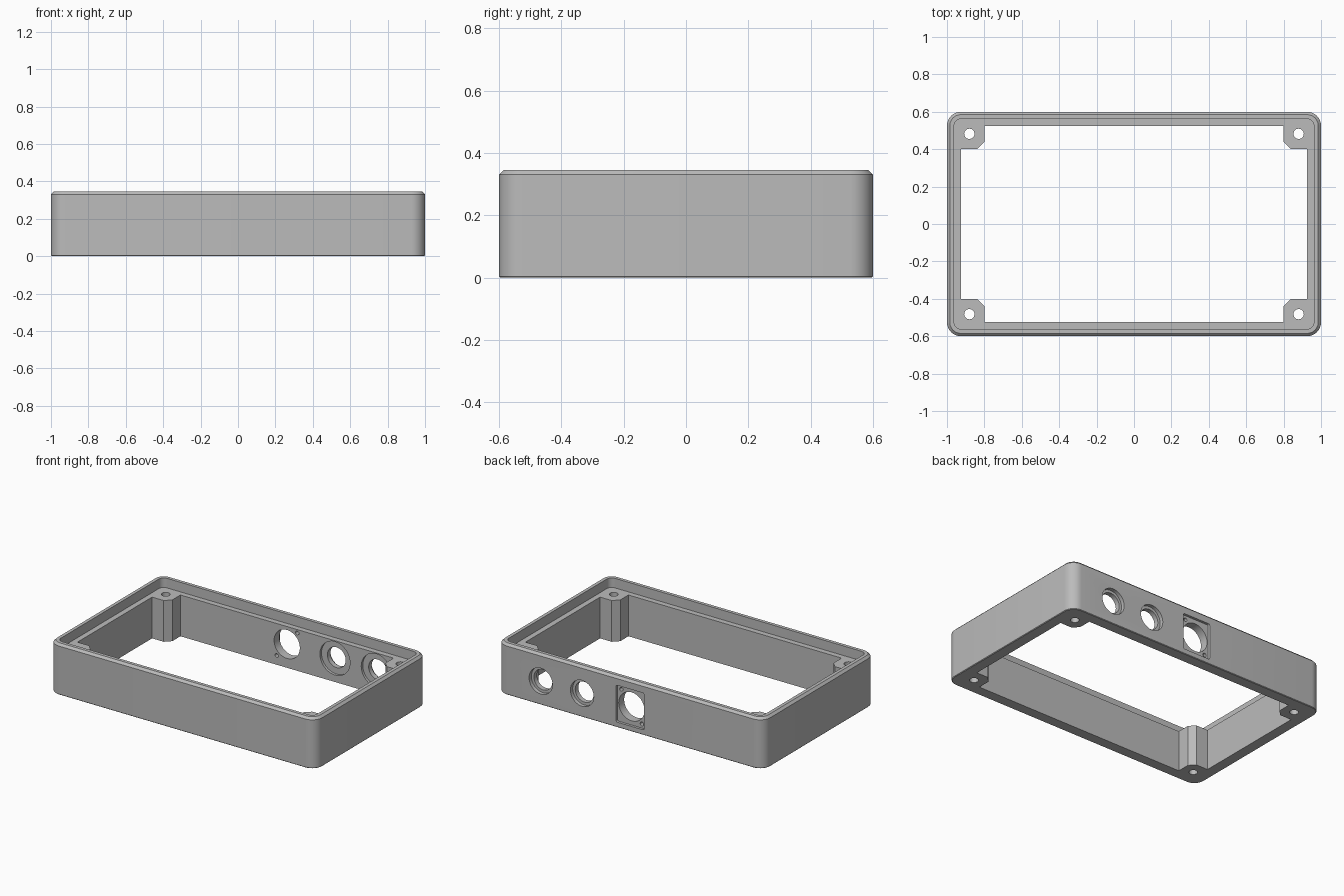
import bpy
import bmesh
from math import cos, sin, pi, radians

old = bpy.data.objects.get("Cube")
if old:
    bpy.data.objects.remove(old, do_unlink=True)

# Overall sizes
HX, HY, TOP = 1.0, 0.6, 0.345
LEDGE = 0.28
RADIUS = 0.075
OPEN_X, OPEN_Y = 0.925, 0.525
PORT_Z = 0.16

grey = bpy.data.materials.new("plain grey")
grey.use_nodes = True
colour = (0.5, 0.5, 0.5, 1)
grey.diffuse_color = colour
grey.node_tree.nodes["Principled BSDF"].inputs["Base Color"].default_value = colour


def rounded_rect(hx, hy, r, steps=8):
    """Outline of a rectangle with rounded corners, counter-clockwise."""
    pts = []
    for q, (sx, sy) in enumerate([(1, 1), (-1, 1), (-1, -1), (1, -1)]):
        for i in range(steps + 1):
            a = (q + i / steps) * pi / 2
            pts.append((sx * (hx - r) + r * cos(a), sy * (hy - r) + r * sin(a)))
    return pts


def circle(r, sides=32, cx=0, cy=0):
    return [(cx + r * cos(2 * pi * i / sides), cy + r * sin(2 * pi * i / sides))
            for i in range(sides)]


def loft(name, rings):
    """Closed solid through a list of equal-length 3D rings."""
    bm = bmesh.new()
    loops = [[bm.verts.new(p) for p in ring] for ring in rings]
    n = len(loops[0])
    for a, b in zip(loops, loops[1:]):
        for i in range(n):
            j = (i + 1) % n
            bm.faces.new((a[i], a[j], b[j], b[i]))
    bm.faces.new(loops[0][::-1])
    bm.faces.new(loops[-1])
    bmesh.ops.recalc_face_normals(bm, faces=bm.faces)
    mesh = bpy.data.meshes.new(name)
    bm.to_mesh(mesh)
    bm.free()
    mesh.materials.append(grey)
    obj = bpy.data.objects.new(name, mesh)
    bpy.context.collection.objects.link(obj)
    return obj


def cut(target, rings):
    """Subtract a lofted solid from the target."""
    cutter = loft("cutter", rings)
    cutter.hide_render = True
    mod = target.modifiers.new("cut", 'BOOLEAN')
    mod.operation = 'DIFFERENCE'
    mod.solver = 'EXACT'
    mod.object = cutter
    bpy.context.view_layer.objects.active = target
    bpy.ops.object.modifier_apply(modifier=mod.name)
    bpy.data.objects.remove(cutter, do_unlink=True)


def cut_down(target, outline):
    """Cut an outline vertically through the whole frame."""
    cut(target, [[(x, y, z) for x, y in outline] for z in (-0.1, TOP + 0.1)])


def cut_back(target, outline, cx, y0, y1):
    """Cut an outline into the back wall between two depths."""
    cut(target, [[(cx + x, y, PORT_Z + z) for x, z in outline] for y in (y0, y1)])


# Outer shell with bevelled rim and recessed ledge, still filled in the middle
section = [(0.004, 0), (0, 0.004), (0, TOP - 0.015), (0.015, TOP),
           (0.038, TOP), (0.038, LEDGE)]
frame = loft("enclosure_frame", [
    [(x, y, z) for x, y in rounded_rect(HX - inset, HY - inset, RADIUS - inset)]
    for inset, z in section])

# Central opening, leaving a chamfered screw post in each corner
post = [(OPEN_X, 0.4), (0.838, 0.4), (0.8, 0.438), (0.8, OPEN_Y)]
opening = []
for sx, sy in [(1, 1), (-1, 1), (-1, -1), (1, -1)]:
    corner = [(sx * x, sy * y) for x, y in post]
    opening += corner if sx * sy > 0 else corner[::-1]
cut_down(frame, opening)

# Screw holes in the posts
for sx in (-1, 1):
    for sy in (-1, 1):
        cut_down(frame, circle(0.028, 12, sx * 0.88, sy * 0.482))

# Two round ports: outer recess, through hole, inner counterbore
for x in (0.36, 0.67):
    cut_back(frame, circle(0.088), x, HY - 0.025, HY + 0.1)
    cut_back(frame, circle(0.069), x, OPEN_Y - 0.05, HY + 0.1)
    cut_back(frame, circle(0.113), x, OPEN_Y - 0.02, OPEN_Y + 0.017)

# Connector port: rectangular recess, large hole and two diagonal screw holes
cut_back(frame, rounded_rect(0.105, 0.125, 0.01, 3), 0, HY - 0.017, HY + 0.1)
cut_back(frame, circle(0.097), 0, OPEN_Y - 0.05, HY + 0.1)
for s in (-1, 1):
    cut_back(frame, circle(0.013, 12, s * 0.077, s * 0.097), 0, OPEN_Y - 0.05, HY + 0.1)

# Smooth the rounded corners and bores, keep the edges crisp
bpy.ops.object.select_all(action='DESELECT')
frame.select_set(True)
bpy.context.view_layer.objects.active = frame
bpy.ops.object.shade_smooth_by_angle(angle=radians(31))
